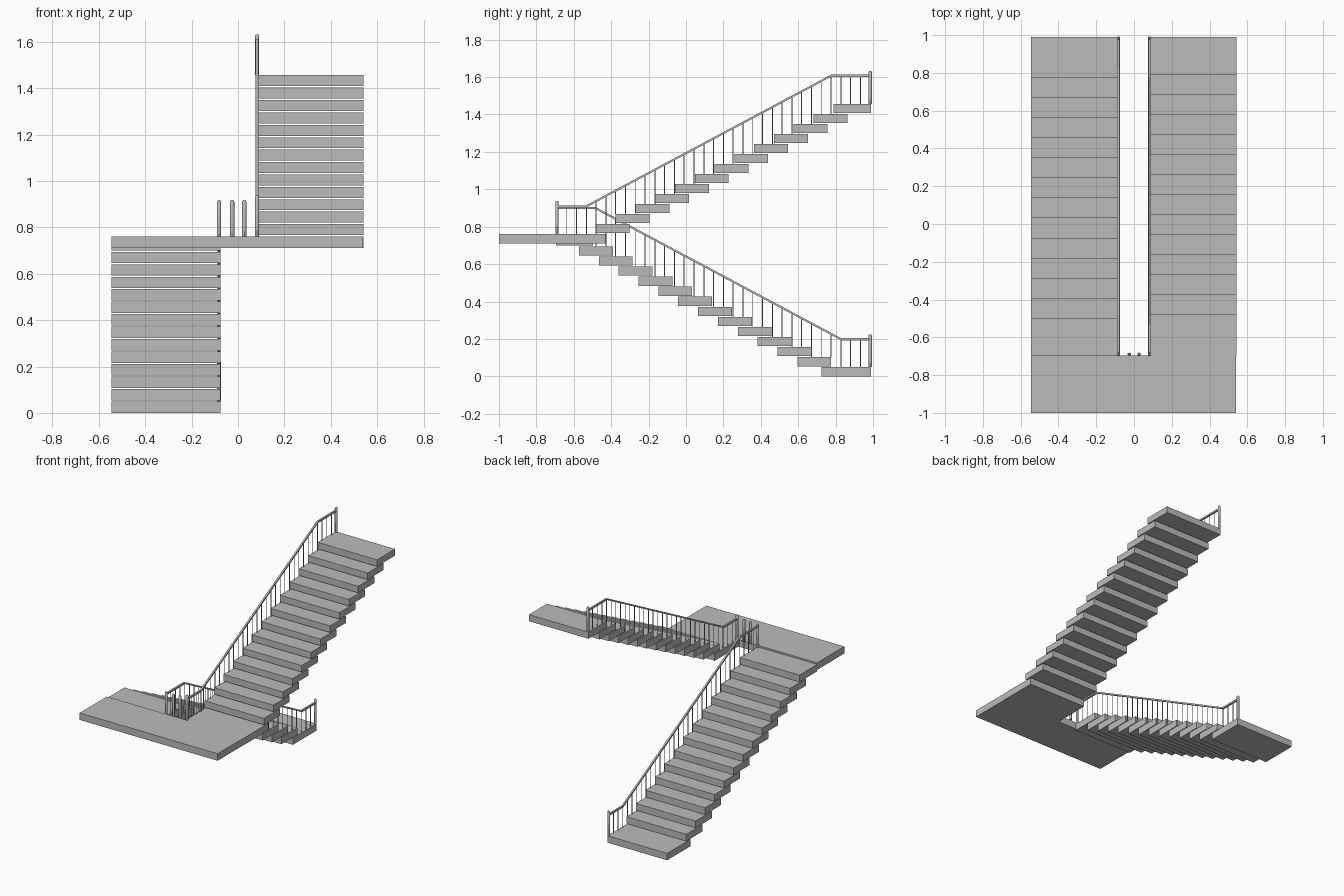
import bpy
import bmesh
from mathutils import Vector

cube = bpy.data.objects.get("Cube")
if cube:
    bpy.data.objects.remove(cube, do_unlink=True)

grey = bpy.data.materials.new("concrete_grey")
grey.use_nodes = True
COLOR = (0.5, 0.5, 0.5, 1)
grey.diffuse_color = COLOR
grey.node_tree.nodes["Principled BSDF"].inputs["Base Color"].default_value = COLOR


def finish(name, bm):
    bmesh.ops.recalc_face_normals(bm, faces=bm.faces)
    mesh = bpy.data.meshes.new(name)
    bm.to_mesh(mesh)
    bm.free()
    mesh.materials.append(grey)
    obj = bpy.data.objects.new(name, mesh)
    bpy.context.collection.objects.link(obj)
    return obj


def box(name, x, y, z):
    bm = bmesh.new()
    bmesh.ops.create_cube(bm, size=1)
    for v in bm.verts:
        v.co = Vector([(r[0] + r[1]) / 2 + c * (r[1] - r[0]) for c, r in zip(v.co, (x, y, z))])
    return finish(name, bm)


def smooth(obj):
    bpy.ops.object.select_all(action="DESELECT")
    obj.select_set(True)
    bpy.context.view_layer.objects.active = obj
    bpy.ops.object.shade_smooth_by_angle()


def newel(name, x, y, low, high):
    # round post with a chamfered top
    bm = bmesh.new()
    rings = []
    for r, z in ((0.009, low), (0.009, high - 0.007), (0.005, high)):
        ring = bmesh.ops.create_circle(bm, segments=12, radius=r)["verts"]
        bmesh.ops.translate(bm, verts=ring, vec=(x, y, z))
        rings.append(ring)
    for a, b in zip(rings, rings[1:]):
        for i in range(12):
            j = (i + 1) % 12
            bm.faces.new((a[i], a[j], b[j], b[i]))
    bm.faces.new(rings[0])
    bm.faces.new(rings[-1])
    smooth(finish(name, bm))


def handrail(name, x, path):
    # square bar mitred along the (y, z) path
    bm = bmesh.new()
    h = 0.006
    rings = [[bm.verts.new((x + dx, y, z + dz)) for dx, dz in ((-h, -h), (h, -h), (h, h), (-h, h))]
             for y, z in path]
    for a, b in zip(rings, rings[1:]):
        for i in range(4):
            j = (i + 1) % 4
            bm.faces.new((a[i], a[j], b[j], b[i]))
    bm.faces.new(rings[0])
    bm.faces.new(rings[-1])
    finish(name, bm)


def rail_height(path, y):
    for (y0, z0), (y1, z1) in zip(path, path[1:]):
        if y0 <= y <= y1:
            return z0 + (z1 - z0) * (y - y0) / (y1 - y0)


def balusters(name, x, path, treads, count):
    # thin rods standing on the highest tread below them
    bm = bmesh.new()
    start, end = path[0][0], path[-1][0]
    for i in range(1, count):
        y = start + (end - start) * i / count
        low = max(top for y0, y1, top in treads if y0 <= y <= y1)
        high = rail_height(path, y)
        rod = bmesh.ops.create_cone(bm, cap_ends=True, segments=6, radius1=0.0025,
                                    radius2=0.0025, depth=high - low)["verts"]
        bmesh.ops.translate(bm, verts=rod, vec=(x, y, (low + high) / 2))
    finish(name, bm)


LEFT, RIGHT = (0.075, 0.542), (-0.545, -0.075)
RAIL_X = 0.082

# Landing with its extension under the upper flight
box("landing", (-0.545, 0.54), (-1, -0.695), (0.71, 0.76))
box("landing_extension", LEFT, (-0.695, -0.43), (0.71, 0.76))
lower_treads, upper_treads = [], [(-0.7, -0.43, 0.76)]

# Lower flight, climbing towards the front
for i in range(14):
    y0 = 0.595 - 0.1061 * (i - 1)
    y1 = y0 + 0.181
    if i == 0:
        y0, y1 = 0.725, 0.99
    elif i == 13:
        y0, y1 = -0.695, -0.497
    z = 0.0538 * i
    box(f"lower_tread_{i + 1}", RIGHT, (y0, y1), (z, z + 0.049))
    lower_treads.append((y0, y1, z + 0.049))

# Upper flight, climbing towards the back
for i in range(13):
    y0 = -0.482 + 0.1058 * i
    y1 = 0.99 if i == 12 else y0 + 0.181
    z = 0.767 + 0.0535 * i
    box(f"upper_tread_{i + 1}", LEFT, (y0, y1), (z, z + 0.047))
    upper_treads.append((y0, y1, z + 0.047))

# Railings
lower_path = [(-0.69, 0.9), (-0.485, 0.9), (0.83, 0.198), (0.985, 0.198)]
upper_path = [(-0.69, 0.908), (-0.535, 0.908), (0.775, 1.607), (0.985, 1.607)]
handrail("lower_handrail", -RAIL_X, lower_path)
handrail("upper_handrail", RAIL_X, upper_path)
balusters("lower_balusters", -RAIL_X, lower_path, lower_treads, 32)
balusters("upper_balusters", RAIL_X, upper_path, upper_treads, 32)

# Newel posts
newel("lower_start_post", -RAIL_X, 0.985, 0.049, 0.225)
newel("lower_end_post", -RAIL_X, -0.69, 0.749, 0.917)
newel("gap_post_right", -0.025, -0.69, 0.76, 0.917)
newel("gap_post_left", 0.027, -0.69, 0.76, 0.917)
newel("upper_start_post", RAIL_X, -0.69, 0.76, 0.937)
newel("upper_end_post", RAIL_X, 0.985, 1.456, 1.632)
